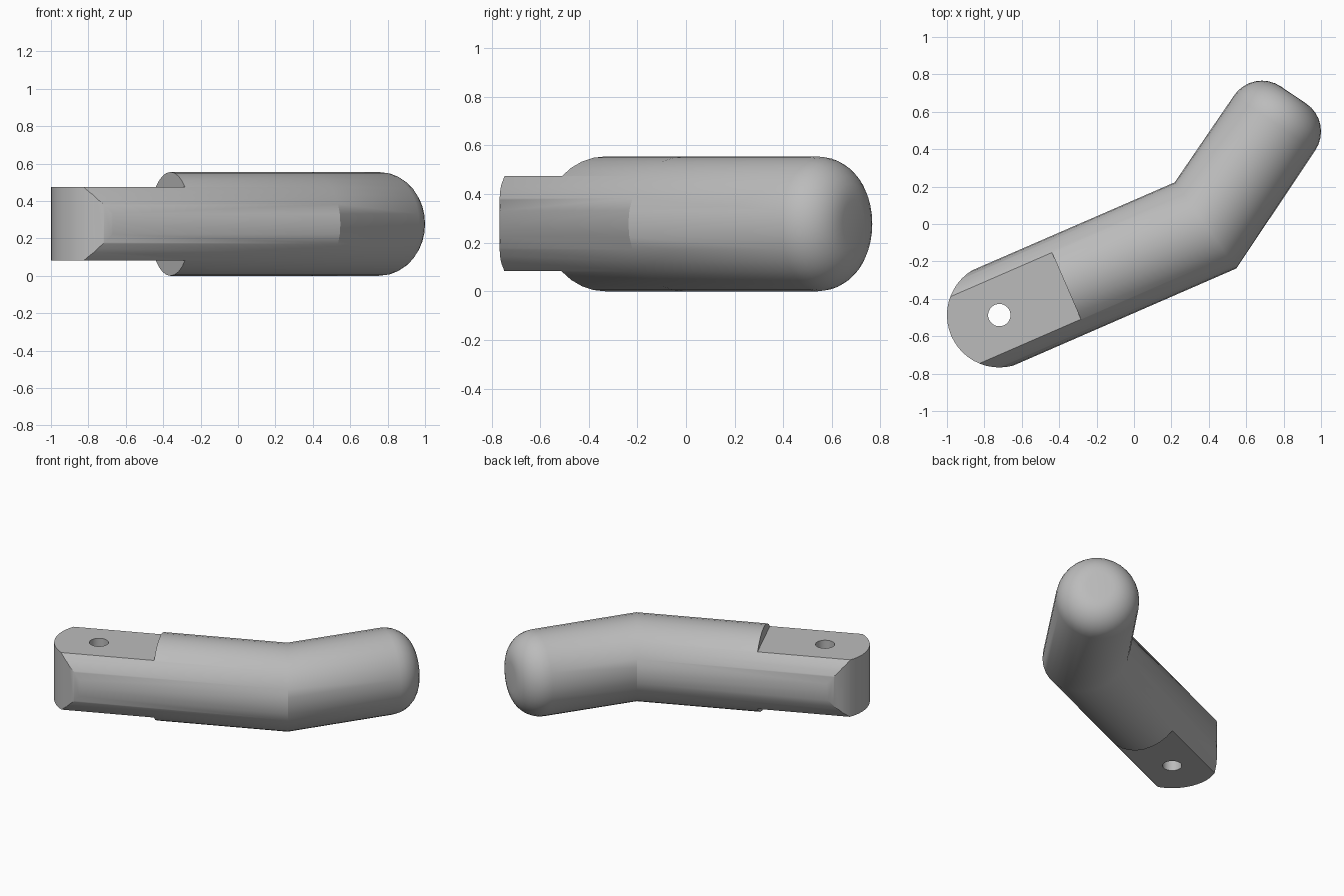
import bpy, bmesh
from math import sin, cos, pi, radians
from mathutils import Vector, Matrix

if "Cube" in bpy.data.objects:
    bpy.data.objects.remove(bpy.data.objects["Cube"], do_unlink=True)

R = 0.2775                       # rod radius, also the height of its axis
SIDES = 32
PIN = Vector((-0.72, -0.487, R))
ELBOW = Vector((0.3825, -0.0075, R))
dir1 = (ELBOW - PIN).normalized()
dir2 = Vector((cos(radians(56)), sin(radians(56)), 0))
UP = Vector((0, 0, 1))

grey = bpy.data.materials.new("metal grey")
grey.use_nodes = True
colour = (0.5, 0.5, 0.5, 1)
grey.diffuse_color = colour
grey.node_tree.nodes["Principled BSDF"].inputs["Base Color"].default_value = colour


def make_object(name, bm):
    bmesh.ops.recalc_face_normals(bm, faces=bm.faces[:])
    mesh = bpy.data.meshes.new(name)
    bm.to_mesh(mesh)
    bm.free()
    mesh.materials.append(grey)
    ob = bpy.data.objects.new(name, mesh)
    bpy.context.collection.objects.link(ob)
    return ob


def loft(name, rings):
    """Skin rings given as (centre, sideways half axis, vertical half axis)."""
    bm = bmesh.new()
    loops = []
    for centre, side, height in rings:
        loops.append([bm.verts.new(centre + side * cos(2 * pi * i / SIDES)
                                   + UP * height * sin(2 * pi * i / SIDES))
                      for i in range(SIDES)])
    for a, b in zip(loops, loops[1:]):
        for i in range(SIDES):
            j = (i + 1) % SIDES
            bm.faces.new((a[i], a[j], b[j], b[i]))
    bm.faces.new(loops[0])
    bm.faces.new(loops[-1])
    return make_object(name, bm)


def prism(name, outline, z0, z1):
    """Upright prism in the tang's frame: pin at the origin, x along the rod."""
    bm = bmesh.new()
    face = bm.faces.new([bm.verts.new((x, y, z0)) for x, y in outline])
    top = bmesh.ops.extrude_face_region(bm, geom=[face])["geom"]
    bmesh.ops.translate(bm, vec=(0, 0, z1 - z0),
                        verts=[v for v in top if isinstance(v, bmesh.types.BMVert)])
    ob = make_object(name, bm)
    ob.matrix_world = (Matrix.Translation((PIN.x, PIN.y, 0))
                       @ Vector((1, 0, 0)).rotation_difference(dir1).to_matrix().to_4x4())
    ob.hide_render = True
    return ob


def carve(target, cutter, operation):
    mod = target.modifiers.new(cutter.name, "BOOLEAN")
    mod.operation, mod.solver, mod.object = operation, "EXACT", cutter
    bpy.context.view_layer.update()
    bpy.ops.object.modifier_apply(modifier=mod.name)
    bpy.data.objects.remove(cutter, do_unlink=True)


# Bent rod with a mitred elbow and a rounded tip
side1 = UP.cross(dir1)
side2 = UP.cross(dir2)
rings = [(PIN - dir1 * 0.4, side1 * R, R),
         (ELBOW, Vector((-0.165, 0.23, 0)), R)]
fillet, half_width, straight = 0.18, 0.262, 0.661
for k in range(9):
    t = pi / 2 * k / 8
    inset = fillet * (1 - cos(t))
    rings.append((ELBOW + dir2 * (straight + fillet * sin(t)),
                  side2 * (half_width - inset), R - inset))
rod = loft("bent_rod", rings)
bpy.context.view_layer.objects.active = rod
rod.select_set(True)

# Rounded end around the pin hole
arc = [(0.28 * cos(pi / 2 + pi * i / 24), 0.28 * sin(pi / 2 + pi * i / 24))
       for i in range(25)]
carve(rod, prism("end_trim", arc + [(0, -1.5), (3, -1.5), (3, 1.5), (0, 1.5)], -1, 2),
      "INTERSECT")

# Flat tang, cut above and below
slab = [(-1, -0.5), (0.391, -0.5), (0.391, 0.5), (-1, 0.5)]
carve(rod, prism("upper_cut", slab, 0.475, 1), "DIFFERENCE")
carve(rod, prism("lower_cut", slab, -1, 0.083), "DIFFERENCE")

# Pin hole
hole = [(0.06 * cos(2 * pi * i / 24), 0.06 * sin(2 * pi * i / 24)) for i in range(24)]
carve(rod, prism("pin_hole", hole, -1, 2), "DIFFERENCE")

bpy.ops.object.shade_smooth_by_angle(angle=radians(30))
